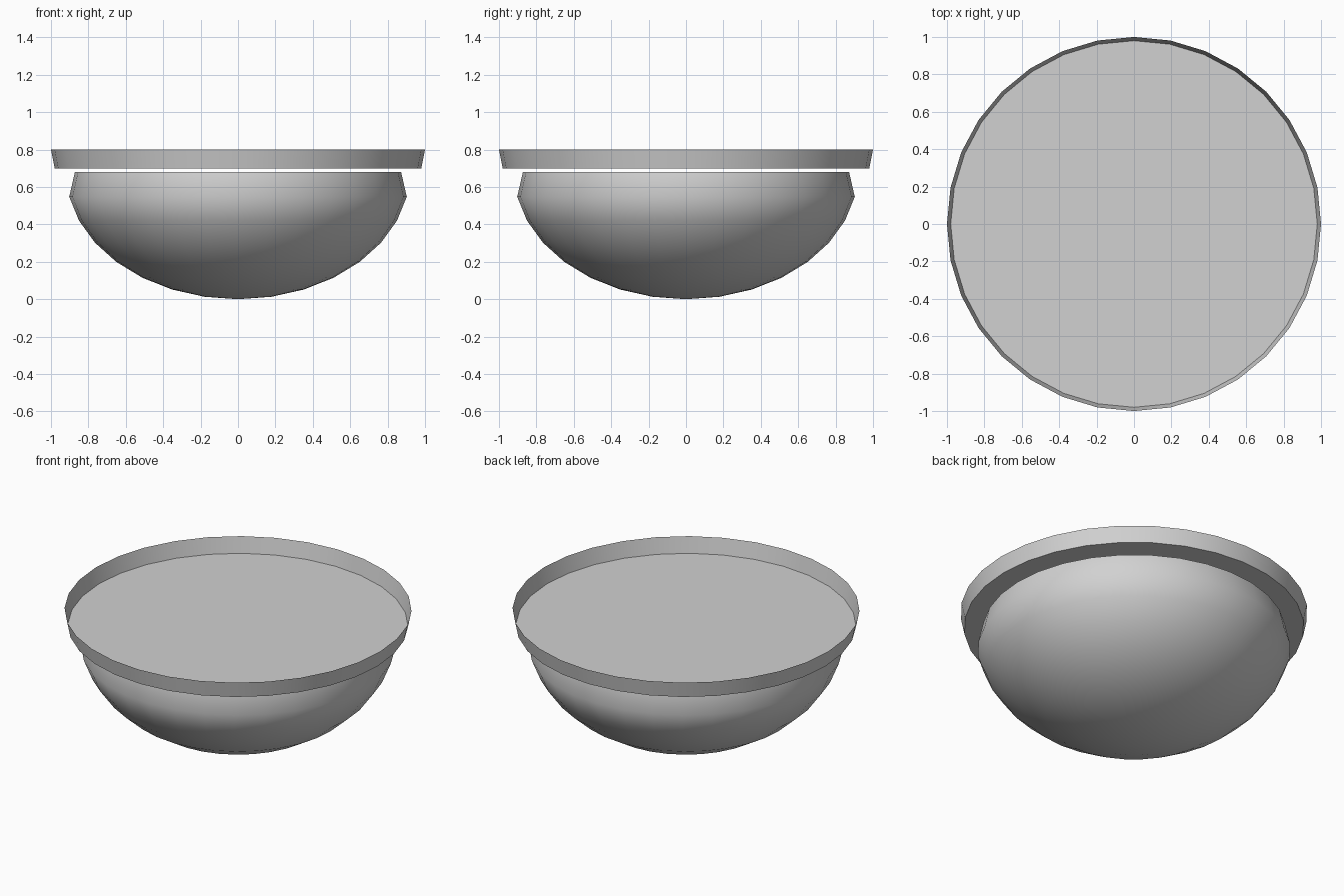
import bpy
import bmesh
from math import cos, sin, pi, radians

SIDES = 32

cube = bpy.data.objects.get("Cube")
if cube:
    bpy.data.objects.remove(cube, do_unlink=True)

grey = bpy.data.materials.new("plain grey")
grey.use_nodes = True
grey.diffuse_color = (0.64, 0.64, 0.64, 1)
grey.node_tree.nodes["Principled BSDF"].inputs["Base Color"].default_value = grey.diffuse_color


def lathe(name, profile):
    """Spin (radius, height) points round z; a zero radius closes to the axis."""
    bm = bmesh.new()
    verts = [bm.verts.new((r, 0, z)) for r, z in profile]
    edges = [bm.edges.new(pair) for pair in zip(verts, verts[1:])]
    bmesh.ops.spin(bm, geom=verts + edges, cent=(0, 0, 0), axis=(0, 0, 1),
                   angle=2 * pi, steps=SIDES, use_merge=False)
    bmesh.ops.remove_doubles(bm, verts=bm.verts, dist=0.0005)
    bmesh.ops.recalc_face_normals(bm, faces=bm.faces)
    # The open side faces up, so outward normals point down at the axis
    lowest = min(bm.faces, key=lambda f: f.calc_center_median().z)
    if lowest.normal.z > 0:
        bmesh.ops.reverse_faces(bm, faces=bm.faces)
    mesh = bpy.data.meshes.new(name)
    bm.to_mesh(mesh)
    bm.free()
    mesh.materials.append(grey)
    obj = bpy.data.objects.new(name, mesh)
    bpy.context.collection.objects.link(obj)
    bpy.ops.object.select_all(action='DESELECT')
    obj.select_set(True)
    bpy.context.view_layer.objects.active = obj
    bpy.ops.object.shade_smooth_by_angle(angle=radians(50))
    return obj


# Bowl: flattened half sphere whose top edge is pulled inwards
DEPTH = 0.68
steps = [k * pi / 16 for k in range(8)]
bowl = [(0.92 * sin(a), DEPTH * (1 - cos(a))) for a in steps]
lathe("bowl_body", bowl + [(0.872, DEPTH)])

# Rim: shallow flared tray floating just above the bowl
lathe("rim_tray", [(0, 0.7), (0.98, 0.7), (1, 0.8)])
